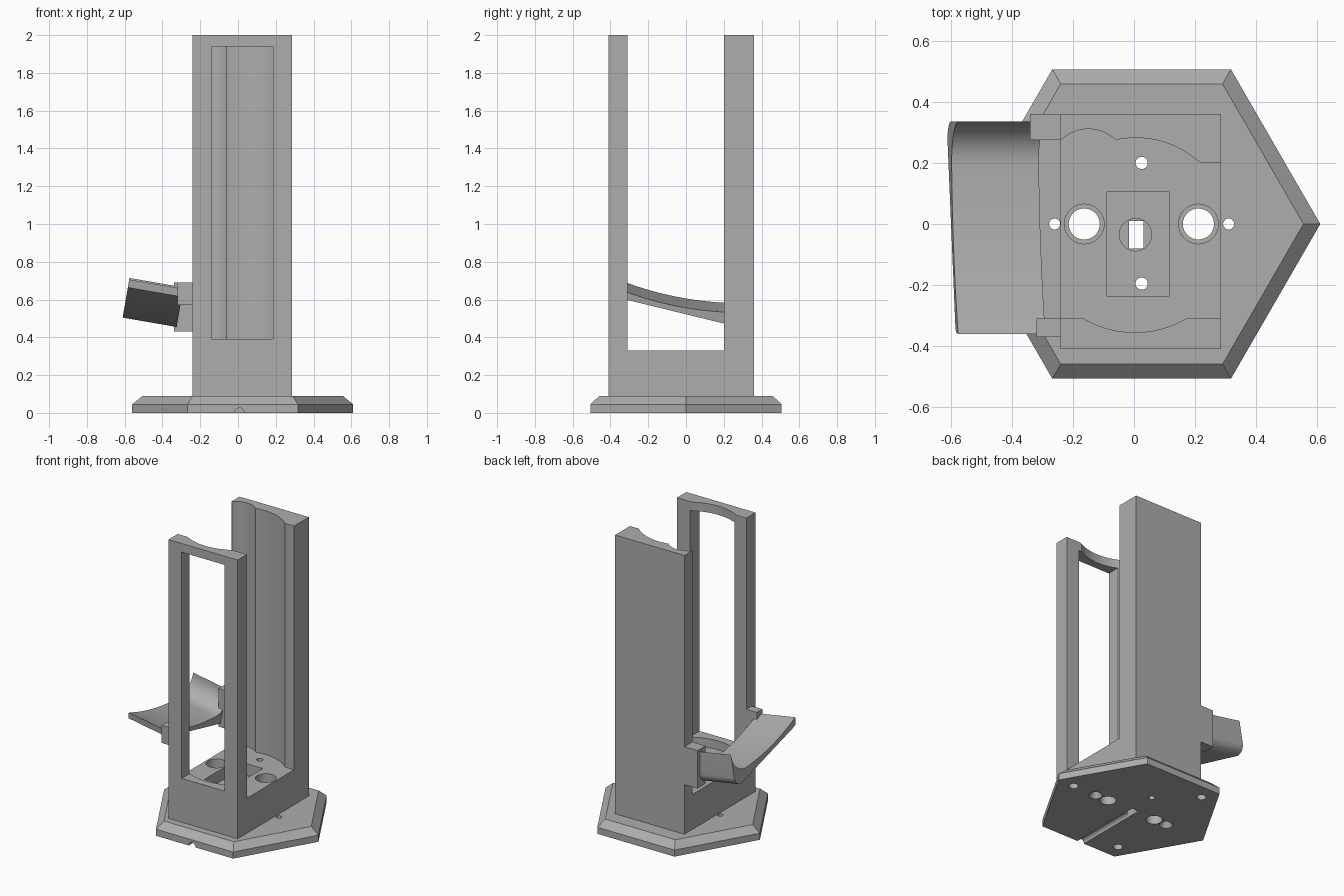
import bpy, bmesh, math
from mathutils import Matrix, Vector

old = bpy.data.objects.get("Cube")
if old:
    bpy.data.objects.remove(old, do_unlink=True)

GREY = (0.42, 0.42, 0.42, 1)
mat = bpy.data.materials.new("plain grey")
mat.use_nodes = True
mat.diffuse_color = GREY
mat.node_tree.nodes["Principled BSDF"].inputs["Base Color"].default_value = GREY


def finish(name, bm):
    bmesh.ops.recalc_face_normals(bm, faces=bm.faces)
    me = bpy.data.meshes.new(name)
    bm.to_mesh(me)
    bm.free()
    me.materials.append(mat)
    ob = bpy.data.objects.new(name, me)
    bpy.context.collection.objects.link(ob)
    return ob


def loft(name, rings):
    """Closed solid from matching rings of 3D points."""
    bm = bmesh.new()
    rows = [[bm.verts.new(p) for p in ring] for ring in rings]
    n = len(rows[0])
    for a, b in zip(rows, rows[1:]):
        for i in range(n):
            j = (i + 1) % n
            bm.faces.new((a[i], a[j], b[j], b[i]))
    bm.faces.new(rows[0][::-1])
    bm.faces.new(rows[-1])
    return finish(name, bm)


def prism(name, pts, z0, z1):
    return loft(name, [[(x, y, z) for x, y in pts] for z in (z0, z1)])


def box(name, x0, x1, y0, y1, z0, z1):
    return prism(name, [(x0, y0), (x1, y0), (x1, y1), (x0, y1)], z0, z1)


def ring(x, y, r, n=32):
    return [(x + r * math.cos(math.tau * i / n), y + r * math.sin(math.tau * i / n)) for i in range(n)]


def cone(x, y, r0, r1, z0, z1, n=32):
    return loft("cutter", [[(*p, z) for p in ring(x, y, r, n)] for r, z in ((r0, z0), (r1, z1))])


def hole(x, y, r, z0, z1):
    return cone(x, y, r, r, z0, z1)


def arc(a, m, b, n=20):
    """Points of the circular arc from a through m to b."""
    (ax, ay), (bx, by), (cx, cy) = a, m, b
    d = 2 * (ax * (by - cy) + bx * (cy - ay) + cx * (ay - by))
    sa, sb, sc = ax * ax + ay * ay, bx * bx + by * by, cx * cx + cy * cy
    o = Vector(((sa * (by - cy) + sb * (cy - ay) + sc * (ay - by)) / d,
                (sa * (cx - bx) + sb * (ax - cx) + sc * (bx - ax)) / d))
    start = Vector(a) - o
    sweep = (Vector(b) - o).angle_signed(start)
    return [tuple(o + Matrix.Rotation(sweep * i / n, 2) @ start) for i in range(n + 1)]


def cut(targets, cutters):
    for c in cutters:
        c.hide_render = True
        for t in targets:
            mod = t.modifiers.new("cut", "BOOLEAN")
            mod.operation, mod.solver, mod.object = "DIFFERENCE", "EXACT", c
            bpy.context.view_layer.objects.active = t
            bpy.ops.object.modifier_apply(modifier=mod.name)
        bpy.data.objects.remove(c, do_unlink=True)


CX = 0.025     # centre line of the base
BASE, FLOOR = 0.09, 0.33

# Hexagonal base with a sloped rim
base = loft("base_plate", [[(*p, z) for p in ring(CX, 0, r, 6)]
                           for r, z in ((0.585, 0), (0.585, 0.045), (0.53, BASE))])

# Tower: a block hollowed by a cavity with rounded walls, open on both sides
tower = box("tower", -0.24, 0.285, -0.41, 0.36, BASE, 2)
cavity = ([(-0.4, -0.31)] + arc((-0.165, -0.31), (0.003, -0.355), (0.17, -0.31))
          + [(0.4, -0.31), (0.4, 0.2)] + arc((0.217, 0.2), (0.003, 0.282), (-0.06, 0.275))
          + arc((-0.06, 0.275), (-0.15, 0.311), (-0.238, 0.275))[1:] + [(-0.4, 0.275)])
cut([tower], [prism("cutter", cavity, FLOOR, 2.2),
              box("cutter", -0.14, 0.185, -0.5, -0.25, 0.39, 1.94),
              box("cutter", -0.09, 0.115, -0.235, 0.105, 0.25, 0.4),
              hole(0.005, -0.035, 0.053, 0.17, 0.3)])

# Wide stepped bores and narrow screw holes through tower and base
for x in (-0.163, 0.211):
    cut([tower], [hole(x, 0, 0.065, 0.23, 0.4)])
    cut([tower, base], [hole(x, 0, 0.051, -0.1, 0.3)])
for y in (0.2, -0.195):
    cut([tower, base], [hole(CX, y, 0.02, -0.1, 0.4)])
cut([tower, base], [box("cutter", -0.016, 0.031, -0.08, 0.01, -0.1, 0.3)])

# Countersunk holes beside the tower, blind foot holes and the cable groove below
for x in (-0.26, 0.31):
    cut([base], [hole(x, 0, 0.018, -0.1, 0.2), cone(x, 0, 0.045, 0.015, -0.005, 0.045)])
for k in range(3):
    a = math.tau * k / 3
    cut([base], [hole(CX + 0.465 * math.cos(a), 0.465 * math.sin(a), 0.03, -0.1, 0.04)])
groove = [(0.007 + x, z) for x, z in ring(0, 0, 0.026, 24)]
cut([base], [loft("cutter", [[(x, y, z) for x, z in groove] for y in (-0.7, 0.02)])])

# Chute: a trough section swept along an axis that climbs away from the tower
section = (arc((-0.36, 0.205), (-0.1, 0.123), (0.2, 0.08))
           + arc((0.2, 0.08), (0.297, 0.117), (0.335, 0.213), 12)[1:]
           + arc((0.335, 0.06), (0.318, 0.018), (0.275, 0), 8)
           + [(-0.335, 0.151), (-0.355, 0.162)])
tilt = math.radians(9.8)
up = Vector((math.sin(tilt), 0, math.cos(tilt)))
along = Vector((-math.cos(tilt), 0, math.sin(tilt)))
start = Vector((-0.325, 0, 0.455))
chute = loft("chute", [[start + Vector((0, y, 0)) + up * v + along * d for y, v in section]
                       for d in (0, 0.29)])

# Brackets holding the chute
box("front_bracket", -0.32, -0.24, -0.37, -0.31, 0.57, 0.69)
box("back_bracket", -0.34, -0.24, 0.275, 0.36, 0.43, 0.69)

# Smooth the curved walls, keep corners sharp
for ob in (base, tower, chute):
    bpy.ops.object.select_all(action="DESELECT")
    ob.select_set(True)
    bpy.context.view_layer.objects.active = ob
    bpy.ops.object.shade_smooth_by_angle(angle=math.radians(25))
